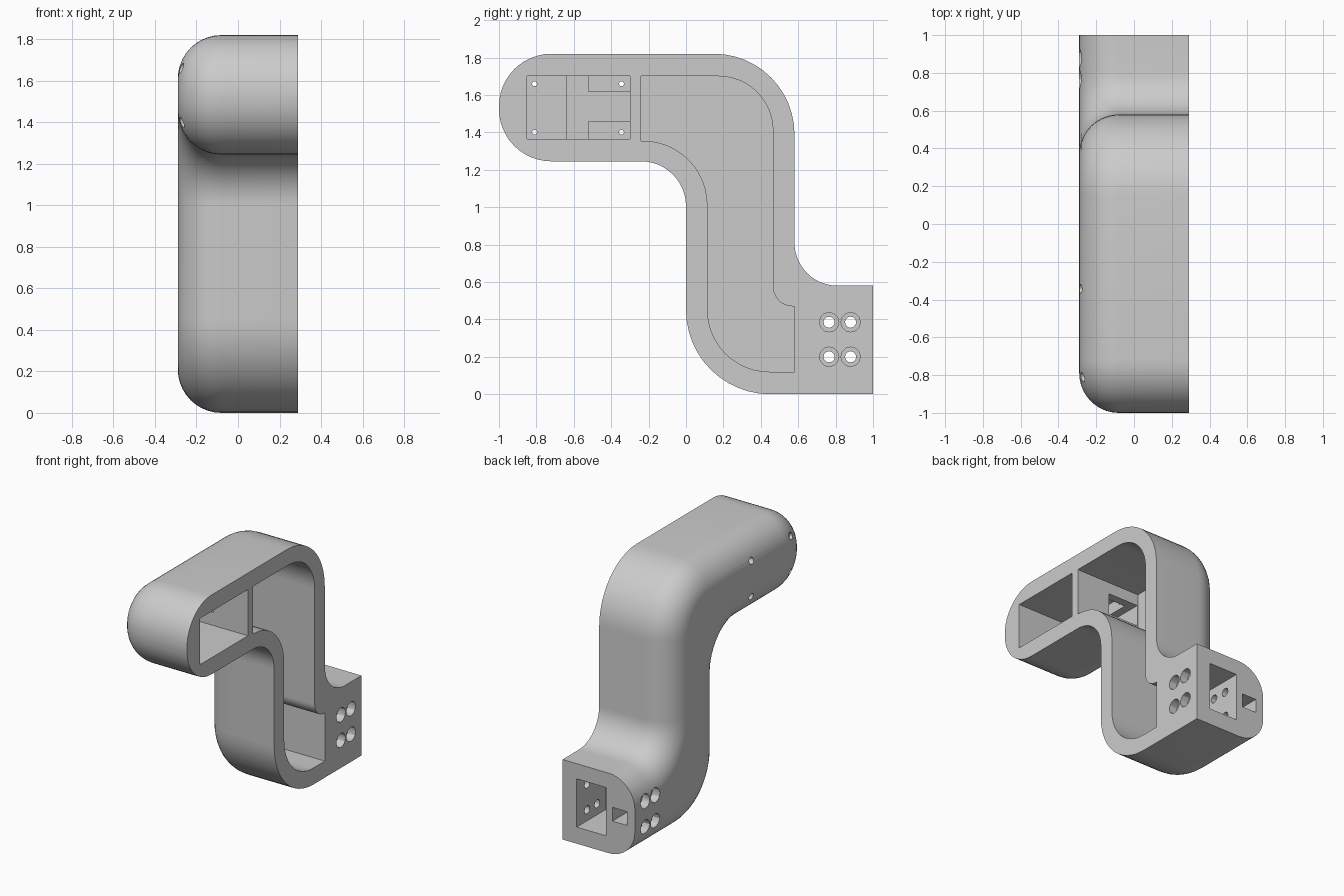
import bpy, bmesh, math
from mathutils import Vector

cube = bpy.data.objects.get("Cube")
if cube:
    bpy.data.objects.remove(cube, do_unlink=True)

grey = bpy.data.materials.new("light_grey")
grey.use_nodes = True
COLOUR = (0.6, 0.6, 0.6, 1)
grey.diffuse_color = COLOUR
grey.node_tree.nodes["Principled BSDF"].inputs["Base Color"].default_value = COLOUR


def rounded(corners, steps=12):
    """Closed (y, z) outline; each corner is (y, z, radius)."""
    pts, n = [], len(corners)
    for i, (y, z, r) in enumerate(corners):
        c = Vector((y, z))
        if r == 0:
            pts.append(c)
            continue
        to_prev = (Vector(corners[i - 1][:2]) - c).normalized()
        to_next = (Vector(corners[(i + 1) % n][:2]) - c).normalized()
        centre = c + r * (to_prev + to_next)
        for k in range(steps + 1):
            t = math.pi / 2 * k / steps
            pts.append(centre - r * (math.cos(t) * to_next + math.sin(t) * to_prev))
    return pts


def loft(name, rings):
    """Solid through (x, outline) rings, capped at both ends."""
    bm = bmesh.new()
    loops = [[bm.verts.new((x, p[0], p[1])) for p in pts] for x, pts in rings]
    n = len(loops[0])
    for a, b in zip(loops, loops[1:]):
        for i in range(n):
            j = (i + 1) % n
            bm.faces.new((a[i], a[j], b[j], b[i]))
    bm.faces.new(loops[0])
    bm.faces.new(loops[-1])
    bmesh.ops.recalc_face_normals(bm, faces=bm.faces)
    mesh = bpy.data.meshes.new(name)
    bm.to_mesh(mesh)
    bm.free()
    mesh.materials.append(grey)
    obj = bpy.data.objects.new(name, mesh)
    bpy.context.collection.objects.link(obj)
    return obj


def body_outline(d):
    """Outer S outline moved inward by d; the back end stays flat."""
    return rounded([
        (1, d, 0), (d, d, 0.45 - d), (d, 1.245 + d, 0.24 + d),
        (-1 + d, 1.245 + d, 0.28 - d), (-1 + d, 1.82 - d, 0.28 - d),
        (0.58 - d, 1.82 - d, 0.43 - d), (0.58 - d, 0.58 - d, 0.23 + d),
        (1, 0.58 - d, 0)])


# Solid arm, with its right edge rounded over
FILLET, STEPS = 0.21, 10
rings = [(0.29, body_outline(0))]
for k in range(STEPS + 1):
    t = math.pi / 2 * k / STEPS
    rings.append((-0.29 + FILLET * (1 - math.sin(t)),
                  body_outline(FILLET * (1 - math.cos(t)))))
arm = loft("arm_shell", rings)
bpy.context.view_layer.objects.active = arm
arm.select_set(True)


def cut(cutter):
    mod = arm.modifiers.new("cut", 'BOOLEAN')
    mod.operation = 'DIFFERENCE'
    mod.solver = 'EXACT'
    mod.object = cutter
    bpy.ops.object.modifier_apply(modifier=mod.name)
    bpy.data.objects.remove(cutter, do_unlink=True)


def cut_prism(pts, x0, x1):
    cut(loft("cutter", [(x0, pts), (x1, pts)]))


def cut_box(x0, x1, y0, y1, z0, z1):
    cut_prism([(y0, z0), (y1, z0), (y1, z1), (y0, z1)], x0, x1)


def cut_hole(y, z, r, x0, x1, sides=12):
    cut_prism([(y + r * math.cos(math.tau * i / sides),
                z + r * math.sin(math.tau * i / sides)) for i in range(sides)], x0, x1)


# Main channel
cut_prism(rounded([
    (0.58, 0.12, 0), (0.115, 0.12, 0.33), (0.115, 1.355, 0.345), (-0.24, 1.355, 0),
    (-0.24, 1.70, 0), (0.465, 1.70, 0.29), (0.465, 0.47, 0.105), (0.58, 0.47, 0)]),
    -0.235, 0.4)

# Front compartment: deep T-shaped floor between raised screw pads,
# with a cable window through the partition
cut_box(-0.17, 0.4, -0.85, -0.30, 1.365, 1.70)
cut_box(-0.23, 0.2, -0.64, -0.52, 1.365, 1.70)
cut_box(-0.23, 0.015, -0.53, -0.20, 1.46, 1.615)

# Pocket and cable slot in the back end
cut_box(-0.057, 0.177, 0.67, 1.1, 0.12, 0.47)
cut_box(-0.226, -0.11, 0.50, 1.1, 0.24, 0.34)

# Small screw holes in the front compartment, wider on the outside
for y in (-0.81, -0.345):
    for z in (1.40, 1.66):
        cut_hole(y, z, 0.013, -0.4, -0.1)
        cut_hole(y, z, 0.025, -0.4, -0.25)

# Counterbored bolt holes through the back end
for y in (0.765, 0.88):
    for z in (0.20, 0.385):
        cut_hole(y, z, 0.03, -0.4, 0.4)
        cut_hole(y, z, 0.052, 0.23, 0.4)
        cut_hole(y, z, 0.052, -0.4, -0.23)

bpy.ops.object.shade_smooth_by_angle(angle=math.radians(30))
